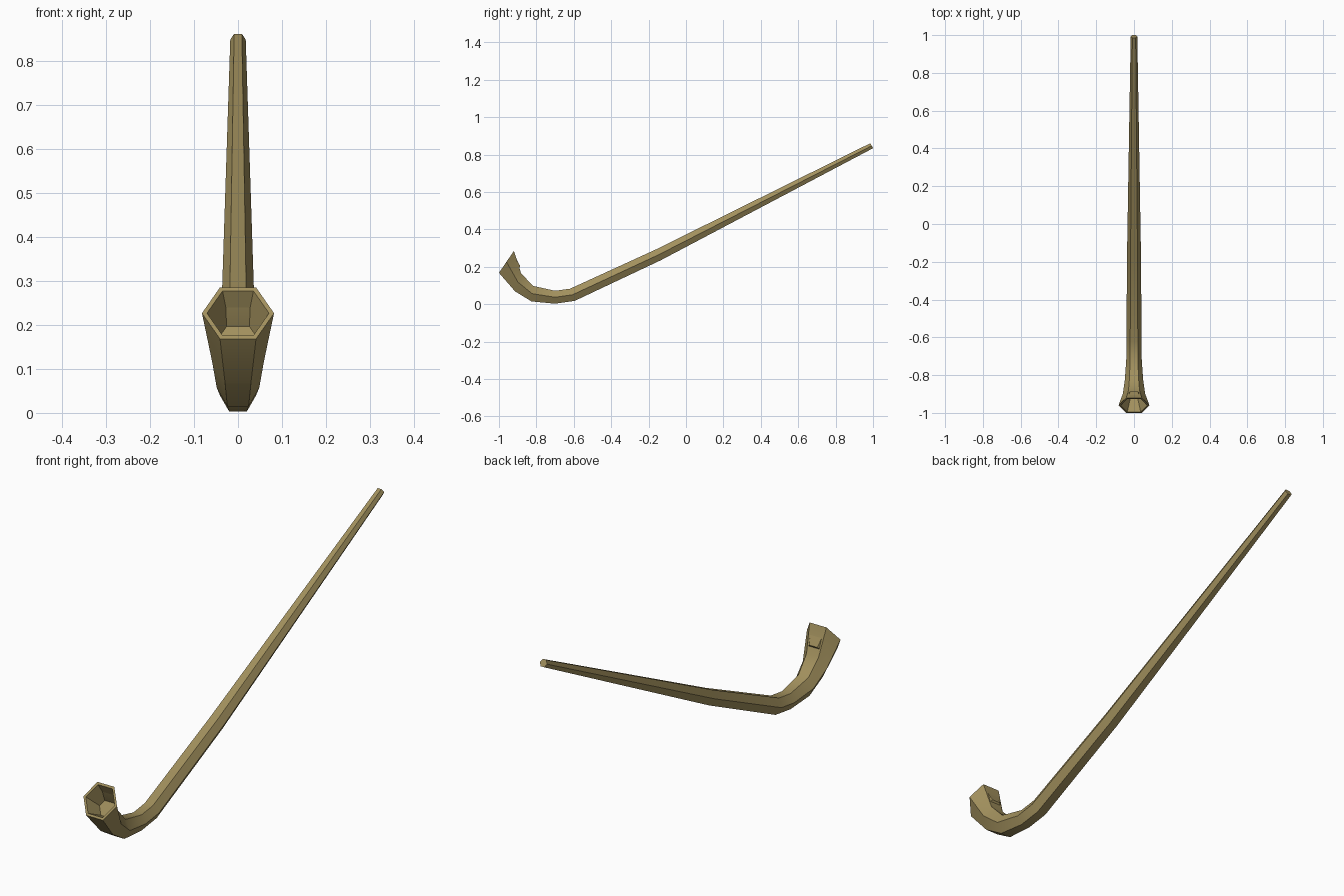
import bpy, bmesh, math
from mathutils import Vector

if "Cube" in bpy.data.objects:
    bpy.data.objects.remove(bpy.data.objects["Cube"])

# Each station of the side silhouette: outer/lower point and inner/upper point as (y, z)
STATIONS = [
    ((-1.00, 0.168), (-0.92, 0.285)),
    ((-0.914, 0.069), (-0.882, 0.166)),
    ((-0.826, 0.015), (-0.818, 0.098)),
    ((-0.70, 0.003), (-0.70, 0.072)),
    ((-0.595, 0.018), (-0.62, 0.083)),
    ((-0.135, 0.235), (-0.163, 0.292)),
    ((1.00, 0.834), (0.986, 0.861)),
]


def hex_ring(bm, low, high, scale=1.0, shift=Vector((0, 0, 0))):
    """Regular hexagon, flats at low and high, corners out to the sides."""
    low, high = Vector((0, *low)), Vector((0, *high))
    mid, up = (low + high) / 2, (high - low) / 2
    r = up.length / math.cos(math.pi / 6) * scale
    up = up.normalized()
    return [bm.verts.new(mid + shift + Vector((1, 0, 0)) * r * math.cos(k * math.pi / 3)
                         + up * r * math.sin(k * math.pi / 3)) for k in range(6)]


def bridge(bm, a, b):
    return [bm.faces.new((a[k], a[(k + 1) % 6], b[(k + 1) % 6], b[k])) for k in range(6)]


bm = bmesh.new()

# Outer body: bowl, bend and tapering stem
rings = [hex_ring(bm, *s) for s in STATIONS]
for a, b in zip(rings, rings[1:]):
    bridge(bm, a, b)
bm.faces.new(rings[-1])

# Rim and hollow of the bowl
axis = Vector((0, 0.117, -0.08)).normalized()
lip = hex_ring(bm, *STATIONS[0], scale=0.86)
bridge(bm, rings[0], lip)
wall = hex_ring(bm, *STATIONS[0], scale=0.50, shift=axis * 0.065 + Vector((0, 0, -0.015)))
bridge(bm, lip, wall)
bm.faces.new(wall)

bmesh.ops.recalc_face_normals(bm, faces=bm.faces)
mesh = bpy.data.meshes.new("smoking_pipe")
bm.to_mesh(mesh)
bm.free()
pipe = bpy.data.objects.new("smoking_pipe", mesh)
bpy.context.collection.objects.link(pipe)

# Wood colour
wood = bpy.data.materials.new("wood")
wood.diffuse_color = (0.36, 0.28, 0.11, 1)
wood.use_nodes = True
wood.node_tree.nodes["Principled BSDF"].inputs["Base Color"].default_value = wood.diffuse_color
mesh.materials.append(wood)

# Smooth along the length, crisp between the six sides
bpy.context.view_layer.objects.active = pipe
pipe.select_set(True)
bpy.ops.object.shade_smooth_by_angle(angle=math.radians(35))
